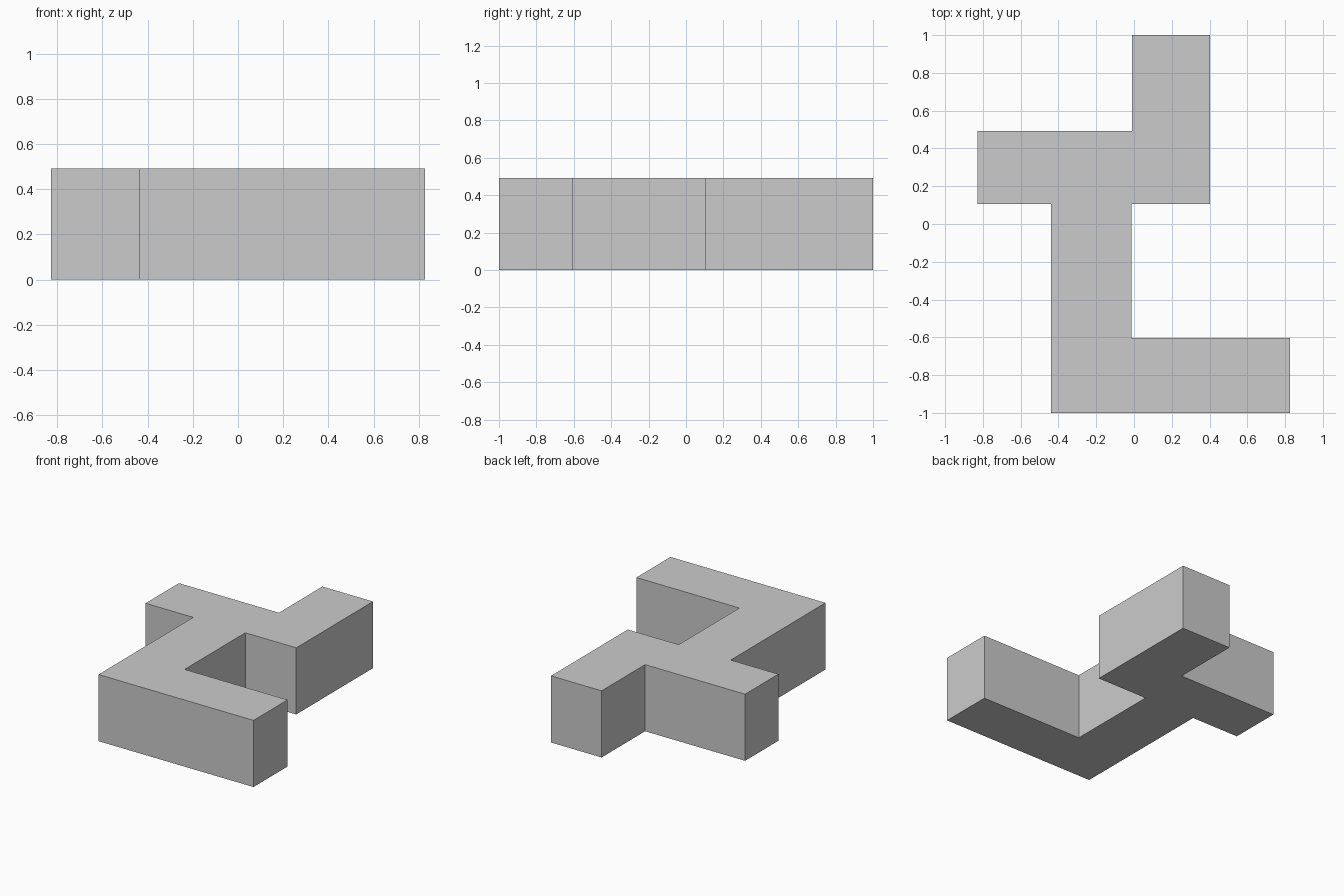
import bpy
import bmesh

if "Cube" in bpy.data.objects:
    bpy.data.objects.remove(bpy.data.objects["Cube"])

HEIGHT = 0.492

# Plan outline of the block, counter-clockwise
outline = [
    (-0.439, -1.0), (0.827, -1.0), (0.827, -0.603), (-0.014, -0.603),
    (-0.014, 0.105), (0.402, 0.105), (0.402, 1.0), (-0.011, 1.0),
    (-0.011, 0.493), (-0.828, 0.493), (-0.828, 0.105), (-0.439, 0.105),
]

# Extrude the outline straight up into a solid
bm = bmesh.new()
base = bm.faces.new([bm.verts.new((x, y, 0)) for x, y in outline])
top = bmesh.ops.extrude_face_region(bm, geom=[base], use_keep_orig=True)
top_verts = [g for g in top["geom"] if isinstance(g, bmesh.types.BMVert)]
bmesh.ops.translate(bm, verts=top_verts, vec=(0, 0, HEIGHT))
bmesh.ops.recalc_face_normals(bm, faces=bm.faces)

mesh = bpy.data.meshes.new("branching_block")
bm.to_mesh(mesh)
bm.free()
bpy.context.collection.objects.link(bpy.data.objects.new("branching_block", mesh))
